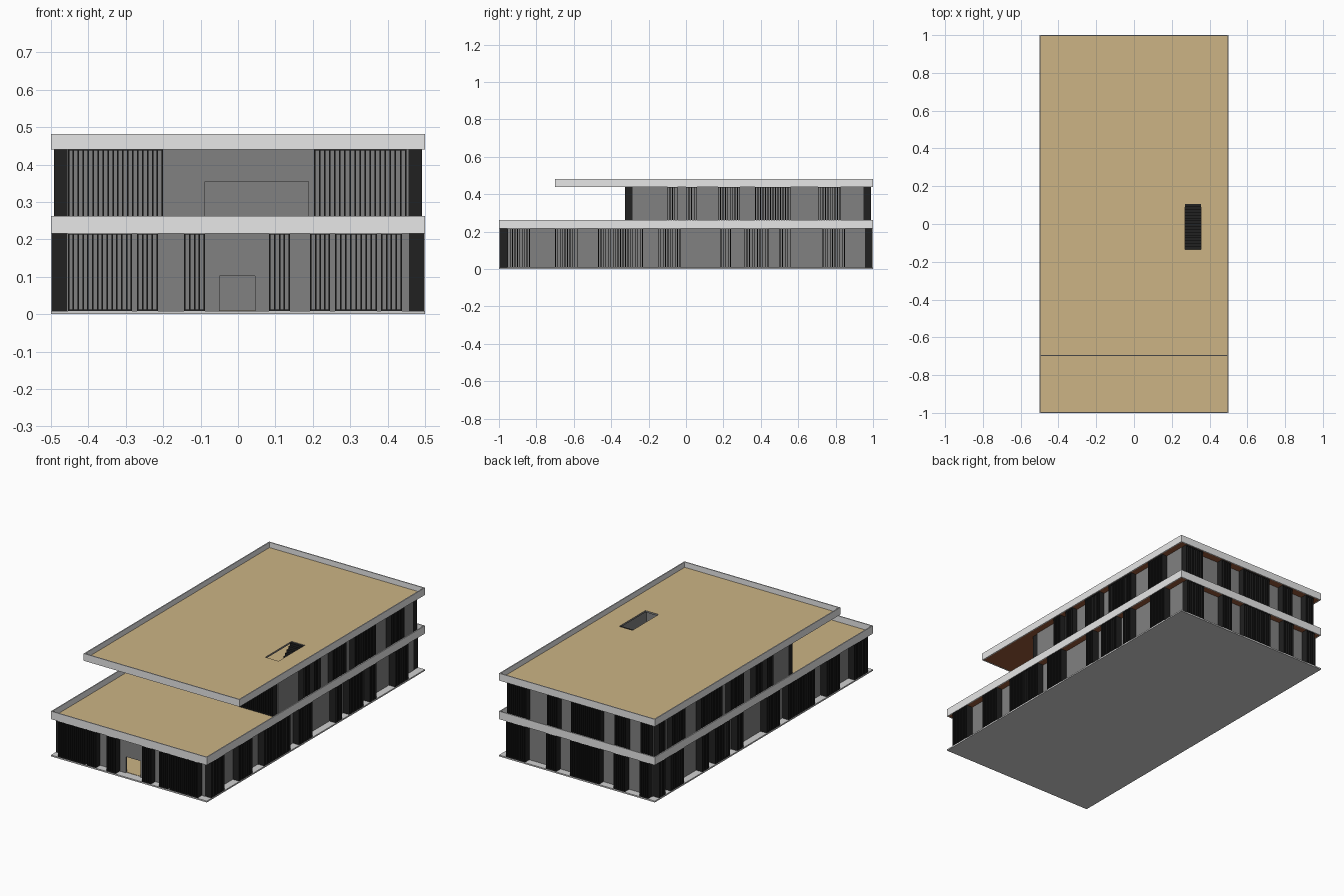
import bpy, bmesh
from mathutils import Vector

if "Cube" in bpy.data.objects:
    bpy.data.objects.remove(bpy.data.objects["Cube"])


def mat(name, r, g, b):
    m = bpy.data.materials.new(name)
    m.diffuse_color = (r, g, b, 1)
    m.use_nodes = True
    m.node_tree.nodes["Principled BSDF"].inputs["Base Color"].default_value = m.diffuse_color
    return m


WALL = mat("wall grey", 0.22, 0.22, 0.22)
FASCIA = mat("light grey", 0.80, 0.80, 0.80)
BASE = mat("base grey", 0.64, 0.64, 0.64)
SLAT = mat("slat black", 0.015, 0.015, 0.015)
TAN = mat("deck tan", 0.605, 0.455, 0.235)
BROWN = mat("soffit brown", 0.32, 0.10, 0.04)


def boxes(name, items, mats, rule=None):
    """One object from boxes (x0, x1, y0, y1, z0, z1); rule(face) picks a material."""
    bm = bmesh.new()
    for x0, x1, y0, y1, z0, z1 in items:
        vs = bmesh.ops.create_cube(bm, size=1)["verts"]
        for v in vs:
            v.co = Vector(((x0 + x1) / 2 + v.co.x * (x1 - x0),
                           (y0 + y1) / 2 + v.co.y * (y1 - y0),
                           (z0 + z1) / 2 + v.co.z * (z1 - z0)))
    bm.normal_update()
    if rule:
        for f in bm.faces:
            f.material_index = rule(f)
    me = bpy.data.meshes.new(name)
    bm.to_mesh(me)
    bm.free()
    for m in mats:
        me.materials.append(m)
    ob = bpy.data.objects.new(name, me)
    bpy.context.collection.objects.link(ob)
    return ob


def plate(name, y0, y1, z0, z1, hole=None):
    """Roof deck: tan above, brown below, optional stair opening."""
    x = 0.495
    if hole:
        a, b, c, d = hole
        items = [(-x, a, y0, y1, z0, z1), (b, x, y0, y1, z0, z1),
                 (a, b, y0, c, z0, z1), (a, b, d, y1, z0, z1)]
    else:
        items = [(-x, x, y0, y1, z0, z1)]
    return boxes(name, items, [TAN, BROWN, WALL],
                 lambda f: 1 if f.normal.z < -0.5 else 0 if f.normal.z > 0.5 else 2)


def fascia(name, y0, y1, z0, z1, t=0.006):
    """Parapet band round a roof."""
    items = [(-0.5, -0.5 + t, y0, y1, z0, z1), (0.5 - t, 0.5, y0, y1, z0, z1),
             (-0.5 + t, 0.5 - t, y0, y0 + t, z0, z1),
             (-0.5 + t, 0.5 - t, y1 - t, y1, z0, z1)]
    return boxes(name, items, [FASCIA])


def walls(name, y0, y1, z0, z1, door, t=0.01):
    """Hollow storey with an opening (x0, x1, top) in the front."""
    x = 0.457
    a, b, top = door
    items = [(-x, -x + t, y0, y1, z0, z1), (x - t, x, y0, y1, z0, z1),
             (-x + t, x - t, y1 - t, y1, z0, z1),
             (-x + t, a, y0, y0 + t, z0, z1), (b, x - t, y0, y0 + t, z0, z1),
             (a, b, y0, y0 + t, top, z1)]
    return boxes(name, items, [WALL])


def slats(name, side, wall, depth, groups, z0, z1):
    """Upright fins with thin top and bottom rails; side is (axis, sign)."""
    axis, s = side
    d0, d1 = sorted((s * wall, s * (wall + depth)))
    w, r, items = 0.004, 0.004, []

    def add(a, b, za, zb):
        items.append((d0, d1, a, b, za, zb) if axis == "x" else (a, b, d0, d1, za, zb))
    for a, b in groups:
        n = round((b - a) / 0.0137)
        for i in range(n + 1):
            p = a + (b - a - w) * i / n
            add(p, p + w, z0 + r, z1 - r)
        add(a, b, z0, z0 + r)
        add(a, b, z1 - r, z1)
    return boxes(name, items, [SLAT])


# base slab and ground floor deck
boxes("base_slab", [(-0.5, 0.5, -1, 1, 0, 0.008)], [BASE])
boxes("ground_floor", [(-0.448, 0.448, -0.95, 0.95, 0.008, 0.010)], [TAN])

# storeys
walls("lower_walls", -0.957, 0.957, 0.008, 0.217, (-0.05, 0.045, 0.102))
walls("upper_walls", -0.285, 0.95, 0.226, 0.441, (-0.088, 0.188, 0.354))

# roofs
HOLE = (0.27, 0.355, -0.135, 0.105)
plate("lower_roof_deck", -0.995, 0.995, 0.217, 0.227)
fascia("lower_fascia", -1, 1, 0.216, 0.262)
plate("upper_roof_deck", -0.695, 0.995, 0.441, 0.451, HOLE)
fascia("upper_fascia", -0.7, 1, 0.44, 0.482)

# stair from the upper floor to the roof
N = 16
x0, x1, ya, yb = HOLE
run, rise = (yb - ya) / N, (0.447 - 0.227) / N
boxes("roof_stair", [(x0, x1, ya + i * run, ya + (i + 1) * run,
                      0.227 + max(i - 1, 0) * rise, 0.227 + (i + 1) * rise)
                     for i in range(N)], [SLAT])

# slat groups along each side
low_side = [(-0.955, -0.835), (-0.70, -0.58), (-0.47, -0.23), (-0.15, -0.03),
            (0.185, 0.24), (0.31, 0.44), (0.50, 0.56), (0.73, 0.85)]
up_side = [(-0.10, -0.045), (0.0, 0.06), (0.17, 0.29), (0.37, 0.56), (0.705, 0.825)]
low_end, up_end = [(0.90, 0.955)], [(0.89, 0.945)]  # left side only
low_front = [(-0.455, -0.283), (-0.27, -0.214), (-0.144, -0.088), (0.083, 0.139),
             (0.193, 0.246), (0.259, 0.372), (0.382, 0.438)]
up_front = [(-0.455, -0.20), (0.203, 0.45)]
back = [(-0.455, -0.40), (-0.305, -0.235), (-0.14, 0.045), (0.135, 0.20), (0.335, 0.455)]

LZ, UZ = (0.008, 0.217), (0.227, 0.441)
for label, s in (("right", 1), ("left", -1)):
    left = s < 0
    slats("lower_slats_" + label, ("x", s), 0.457, 0.041, low_side + low_end * left, *LZ)
    slats("upper_slats_" + label, ("x", s), 0.457, 0.035, up_side + up_end * left, *UZ)
slats("lower_slats_front", ("y", -1), 0.957, 0.041, low_front, *LZ)
slats("upper_slats_front", ("y", -1), 0.285, 0.04, up_front, *UZ)
slats("lower_slats_back", ("y", 1), 0.957, 0.041, back, *LZ)
slats("upper_slats_back", ("y", 1), 0.95, 0.04, back, *UZ)
